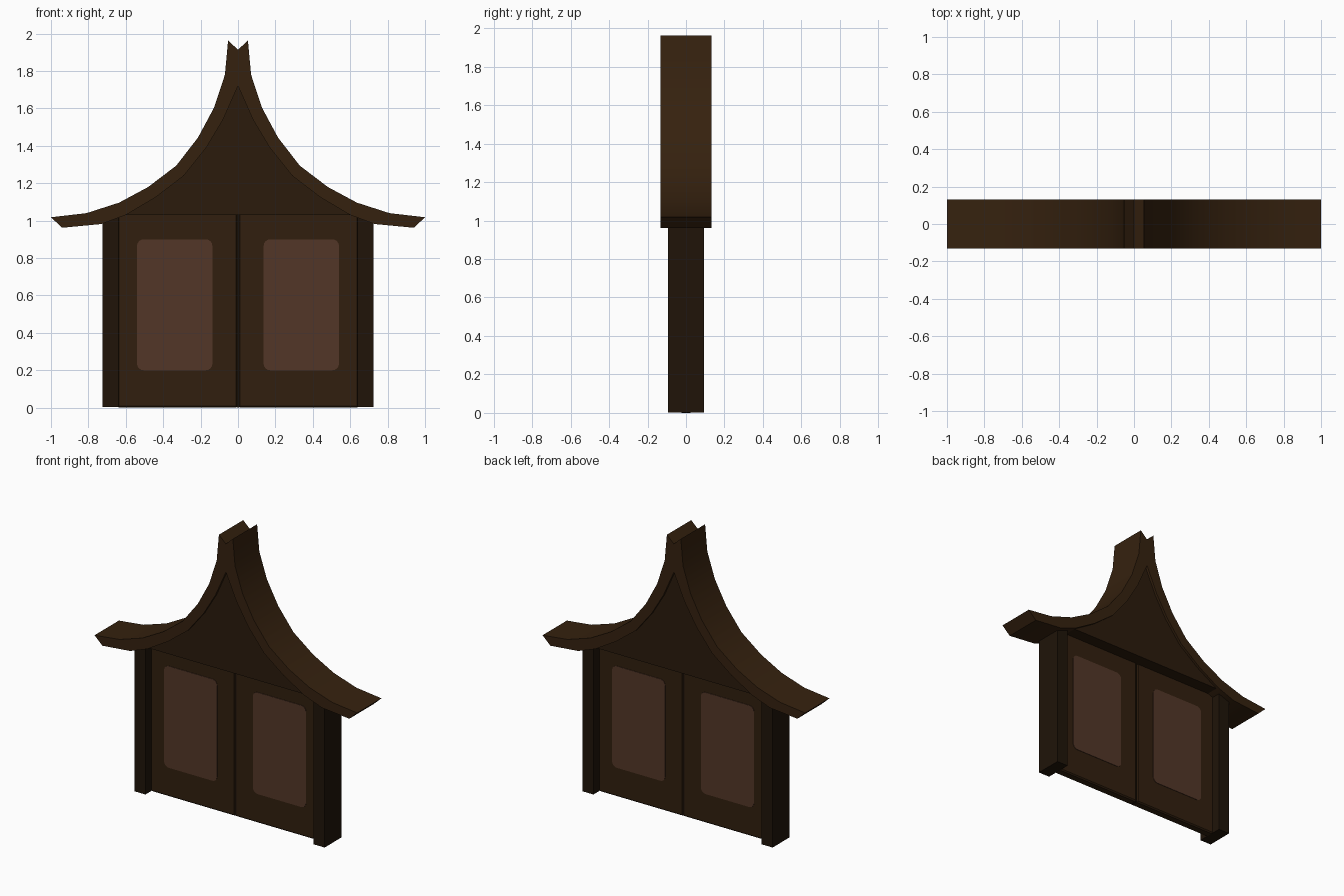
import bpy, bmesh, math

if "Cube" in bpy.data.objects:
    bpy.data.objects.remove(bpy.data.objects["Cube"])


def material(name, rgb):
    m = bpy.data.materials.new(name)
    m.diffuse_color = (*rgb, 1)
    m.use_nodes = True
    m.node_tree.nodes["Principled BSDF"].inputs["Base Color"].default_value = m.diffuse_color
    return m


ROOF = material("roof_brown", (0.036, 0.0155, 0.0046))
GABLE = material("gable_brown", (0.024, 0.0108, 0.0035))
DOOR = material("door_brown", (0.031, 0.0138, 0.0045))
POST = material("post_dark_brown", (0.014, 0.007, 0.0027))
PANE = material("window_umber", (0.086, 0.037, 0.0205))


def extrude_outline(name, pts, y0, y1, mat, side=1, bevel=0):
    """Extrude an x-z outline between two y positions; side=-1 mirrors it."""
    bm = bmesh.new()
    face = bm.faces.new([bm.verts.new((side * x, y0, z)) for x, z in pts])
    ext = bmesh.ops.extrude_face_region(bm, geom=[face])
    for v in ext["geom"]:
        if isinstance(v, bmesh.types.BMVert):
            v.co.y = y1
    bmesh.ops.recalc_face_normals(bm, faces=bm.faces)
    me = bpy.data.meshes.new(name)
    bm.to_mesh(me)
    bm.free()
    me.materials.append(mat)
    ob = bpy.data.objects.new(name, me)
    bpy.context.collection.objects.link(ob)
    if bevel:
        b = ob.modifiers.new("bevel", "BEVEL")
        b.width, b.segments = bevel, 1
    return ob


def rect(x0, x1, z0, z1):
    return [(x0, z0), (x1, z0), (x1, z1), (x0, z1)]


def rounded_rect(x0, x1, z0, z1, r):
    corners = [(x1 - r, z1 - r), (x0 + r, z1 - r), (x0 + r, z0 + r), (x1 - r, z0 + r)]
    return [(cx + r * math.cos(a), cz + r * math.sin(a))
            for i, (cx, cz) in enumerate(corners)
            for a in [math.radians(90 * i + 22.5 * k) for k in range(5)]]


# Swept roof profile, right half
outer = [(0.053, 1.963), (0.07, 1.78), (0.128, 1.604), (0.214, 1.444), (0.33, 1.294),
         (0.48, 1.18), (0.636, 1.096), (0.81, 1.04), (1.0, 1.018)]
inner = [(0.94, 0.962), (0.73, 0.982), (0.60, 1.03), (0.44, 1.125), (0.29, 1.24),
         (0.17, 1.39), (0.08, 1.54), (0, 1.72), (0, 1.914)]

for side, label in ((1, "right"), (-1, "left")):
    roof = extrude_outline("roof_" + label, outer + inner, -0.132, 0.132, ROOF, side)
    bpy.context.view_layer.objects.active = roof
    bpy.ops.object.select_all(action="DESELECT")
    roof.select_set(True)
    bpy.ops.object.shade_smooth_by_angle(angle=math.radians(30))

    # Gable infill, slightly behind the roof edge
    gable = [(0, 1.03), (0.615, 1.03)] + [(x + 0.012, z + 0.012) for x, z in inner[3:7]] + [(0, 1.74)]
    extrude_outline("gable_" + label, gable, -0.115, 0.115, GABLE, side)

    # Posts up to the eaves
    post = [(0.64, 0.003), (0.725, 0.003), (0.725, 1.0), (0.64, 1.035)]
    extrude_outline("post_" + label, post, -0.093, 0.093, POST, side)

    # Doors with window panes on both faces
    extrude_outline("door_" + label, rect(0.003, 0.645, 0, 1.04), -0.03, 0.03, DOOR, side, 0.008)
    pane = rounded_rect(0.137, 0.54, 0.2, 0.9, 0.035)
    extrude_outline("window_front_" + label, pane, -0.033, -0.028, PANE, side)
    extrude_outline("window_back_" + label, pane, 0.028, 0.033, PANE, side)

# Dark seam between the doors
extrude_outline("door_seam", rect(-0.006, 0.006, 0.002, 1.035), -0.024, 0.024, POST)
